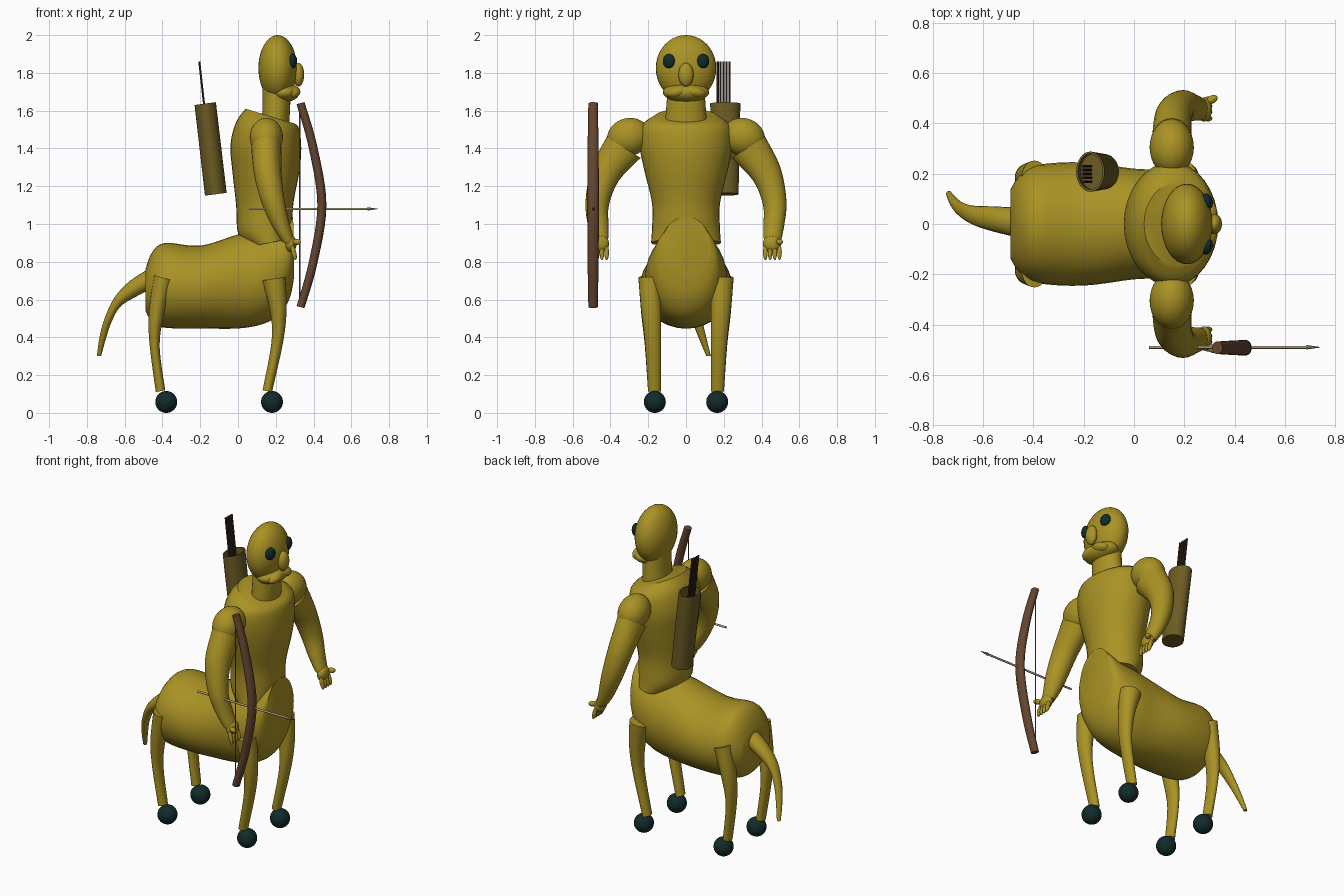
import bpy, bmesh, math
from mathutils import Vector, Matrix

if "Cube" in bpy.data.objects:
    bpy.data.objects.remove(bpy.data.objects["Cube"])


def material(name, rgb):
    m = bpy.data.materials.new(name)
    m.diffuse_color = (*rgb, 1)
    m.use_nodes = True
    m.node_tree.nodes["Principled BSDF"].inputs["Base Color"].default_value = m.diffuse_color
    return m


OLIVE = material("olive_skin", (0.40, 0.29, 0.018))
DARK = material("dark_teal", (0.006, 0.024, 0.024))
WOOD = material("bow_wood", (0.13, 0.06, 0.03))
HIDE = material("quiver_hide", (0.15, 0.105, 0.017))
SHAFT = material("pale_shaft", (0.45, 0.37, 0.23))
FLETCH = material("dark_shaft", (0.055, 0.027, 0.016))
CORD = material("cord_grey", (0.16, 0.13, 0.11))


def finish(name, bm, mat):
    bmesh.ops.recalc_face_normals(bm, faces=bm.faces)
    me = bpy.data.meshes.new(name)
    bm.to_mesh(me)
    bm.free()
    me.materials.append(mat)
    ob = bpy.data.objects.new(name, me)
    bpy.context.collection.objects.link(ob)
    bpy.ops.object.select_all(action='DESELECT')
    bpy.context.view_layer.objects.active = ob
    ob.select_set(True)
    bpy.ops.object.shade_smooth_by_angle(angle=math.radians(40))
    return ob


def spline(rows, steps):
    """Catmull-Rom curve through rows of numbers."""
    out = []
    for i in range(len(rows) - 1):
        a, b, c, d = (rows[max(0, min(len(rows) - 1, i + k))] for k in (-1, 0, 1, 2))
        for s in range(steps):
            t = s / steps
            out.append([0.5 * (2 * q + (r - p) * t + (2 * p - 5 * q + 4 * r - u) * t * t
                               + (3 * q - p - 3 * r + u) * t ** 3)
                        for p, q, r, u in zip(a, b, c, d)])
    return out + [list(rows[-1])]


def loft(name, rings, mat, axis=(0, 1, 0), n=32, steps=4):
    """Skin elliptical rings, each given by two opposite points and a half width along axis."""
    bm = bmesh.new()
    axis = Vector(axis)
    loops = []
    for r in spline([(*a, *b, w) for a, b, w in rings], steps):
        a, b, w = Vector(r[:3]), Vector(r[3:6]), r[6]
        loops.append([bm.verts.new((a + b) / 2 + (b - a) / 2 * math.cos(t) + axis * w * math.sin(t))
                      for t in (math.tau * k / n for k in range(n))])
    for p, q in zip(loops, loops[1:]):
        for k in range(n):
            bm.faces.new((p[k], p[(k + 1) % n], q[(k + 1) % n], q[k]))
    bm.faces.new(loops[0])
    bm.faces.new(loops[-1])
    return finish(name, bm, mat)


def side(rows, y=0.0):
    """Rings from side profile points (x, z), (x, z), half width and optional y."""
    return [((r[0], r[4] + y if len(r) > 5 else y, r[1]),
             (r[2], r[4] + y if len(r) > 5 else y, r[3]), r[-1]) for r in rows]


def ball(name, loc, size, mat, rot=None):
    bm = bmesh.new()
    bmesh.ops.create_uvsphere(bm, u_segments=32, v_segments=20, radius=1)
    m = Matrix.Translation(loc) @ (rot or Matrix()) @ Matrix.Diagonal((*size, 1))
    bm.transform(m)
    return finish(name, bm, mat)


def rod(name, p, q, r1, r2, mat, n=12):
    p, q = Vector(p), Vector(q)
    bm = bmesh.new()
    bmesh.ops.create_cone(bm, cap_ends=True, segments=n, radius1=r1, radius2=r2, depth=(q - p).length)
    bm.transform(Matrix.Translation((p + q) / 2) @ (q - p).to_track_quat('Z', 'Y').to_matrix().to_4x4())
    return finish(name, bm, mat)


# Horse barrel: belly point, back point, half width
loft("horse_body", side([
    (-.49, .54, -.49, .76, .14), (-.45, .475, -.455, .85, .195), (-.38, .45, -.385, .90, .235),
    (-.2, .447, -.2, .885, .245), (0, .447, 0, .945, .22), (.13, .47, .13, .97, .215),
    (.22, .52, .22, .99, .195), (.275, .61, .275, 1.02, .165), (.297, .72, .292, 1.04, .13)]), OLIVE)

# Upright torso and neck: back point, front point, half width
loft("torso", side([
    (.06, .88, .27, .92, .185), (.0, .95, .285, 1.0, .18), (-.01, 1.1, .295, 1.12, .18),
    (-.03, 1.28, .325, 1.28, .22), (-.04, 1.42, .335, 1.40, .245),
    (-.01, 1.54, .325, 1.50, .235), (.04, 1.61, .305, 1.53, .165)]), OLIVE)
loft("neck", side([(.125, 1.54, .27, 1.50, .112), (.13, 1.62, .275, 1.60, .105),
                   (.13, 1.72, .28, 1.70, .098)]), OLIVE)

# Tail: lower point, upper point, y, half width
loft("tail", side([
    (-.45, .66, -.46, .77, .005, .06), (-.55, .61, -.57, .70, .02, .05),
    (-.625, .56, -.655, .61, .035, .038), (-.67, .48, -.71, .49, .06, .028),
    (-.70, .39, -.735, .39, .09, .02), (-.725, .30, -.747, .30, .12, .012)]), OLIVE, n=20)

# Head
ball("head", (.21, 0, 1.825), (.102, .16, .175), OLIVE)
ball("jaw", (.245, 0, 1.697), (.08, .122, .052), OLIVE)
ball("nose", (.32, 0, 1.79), (.03, .04, .062), OLIVE)

for s, tag in ((-1, "right"), (1, "left")):
    ball(f"{tag}_cheek", (.285, s * .045, 1.70), (.045, .06, .032), OLIVE,
         Matrix.Rotation(s * -.25, 4, 'X'))
    ball(f"{tag}_eye", (.29, s * .09, 1.862), (.022, .033, .038), DARK,
         Matrix.Rotation(s * .3, 4, 'Z'))

    # Legs: rear point, forward point, y, half width
    for part, rows, hoof_x in (
        ("front", [(.125, .70, .25, .72, .192, .06), (.168, .55, .258, .56, .185, .053),
                   (.178, .38, .24, .38, .175, .043), (.13, .12, .18, .11, .167, .034)], .18),
        ("hind", [(-.445, .73, -.345, .70, .192, .06), (-.472, .53, -.392, .52, .185, .052),
                  (-.468, .36, -.415, .35, .175, .043), (-.435, .11, -.385, .12, .167, .034)], -.38)):
        loft(f"{tag}_{part}_leg", side([(*r[:4], s * r[4], r[5]) for r in rows]), OLIVE, n=24)
        ball(f"{tag}_{part}_hoof", (hoof_x, s * .165, .058), (.058,) * 3, DARK)

    # Arm: inner point, outer point, half width along x
    ball(f"{tag}_shoulder", (.15, s * .305, 1.46), (.088, .115, .10), OLIVE,
         Matrix.Rotation(s * -.35, 4, 'X'))
    arm = [((.15, .24, 1.35), (.15, .42, 1.46), .08), ((.16, .355, 1.23), (.155, .50, 1.30), .073),
           ((.185, .408, 1.10), (.19, .532, 1.12), .062), ((.23, .41, .99), (.23, .518, .98), .048),
           ((.268, .412, .91), (.268, .50, .90), .035)]
    loft(f"{tag}_arm", [((a[0], s * a[1], a[2]), (b[0], s * b[1], b[2]), w) for a, b, w in arm],
         OLIVE, axis=(1, 0, 0), n=24)
    ball(f"{tag}_palm", (.28, s * .455, .895), (.03, .048, .045), OLIVE)
    for i in range(4):
        y = s * (.42 + .025 * i)
        ball(f"{tag}_finger_{i + 1}", (.295, y, .85), (.013, .012, .042), OLIVE,
             Matrix.Rotation(-.25, 4, 'Y'))
    ball(f"{tag}_thumb", (.31, s * .495, .905), (.024, .016, .016), OLIVE,
         Matrix.Rotation(s * .5, 4, 'Z'))

# Quiver with a hollow mouth, and its arrows
loft("quiver", side([
    (-.175, 1.15, -.06, 1.165, .07), (-.23, 1.63, -.117, 1.645, .08),
    (-.222, 1.63, -.125, 1.643, .07), (-.212, 1.55, -.118, 1.562, .07)], .208), HIDE, steps=1)
for i in range(5):
    y = .168 + .0155 * i
    rod(f"quiver_arrow_{i + 1}", (-.165, y, 1.5), (-.205, y, 1.86), .0055, .0055, FLETCH, 8)

# Bow, string and nocked arrow
BY = -.492
loft("bow", side([
    (.31, 1.635, .352, 1.645, .025), (.375, 1.40, .42, 1.41, .029), (.42, 1.10, .468, 1.10, .031),
    (.375, .80, .42, .79, .029), (.31, .565, .352, .555, .025)], BY), WOOD, n=20, steps=6)
rod("bow_string", (.327, BY, .57), (.327, BY, 1.63), .003, .003, CORD, 8)
rod("arrow_shaft", (.06, BY + .002, 1.08), (.69, BY + .002, 1.08), .006, .006, SHAFT)
rod("arrow_head", (.685, BY + .002, 1.08), (.74, BY + .002, 1.08), .009, .001, CORD)
